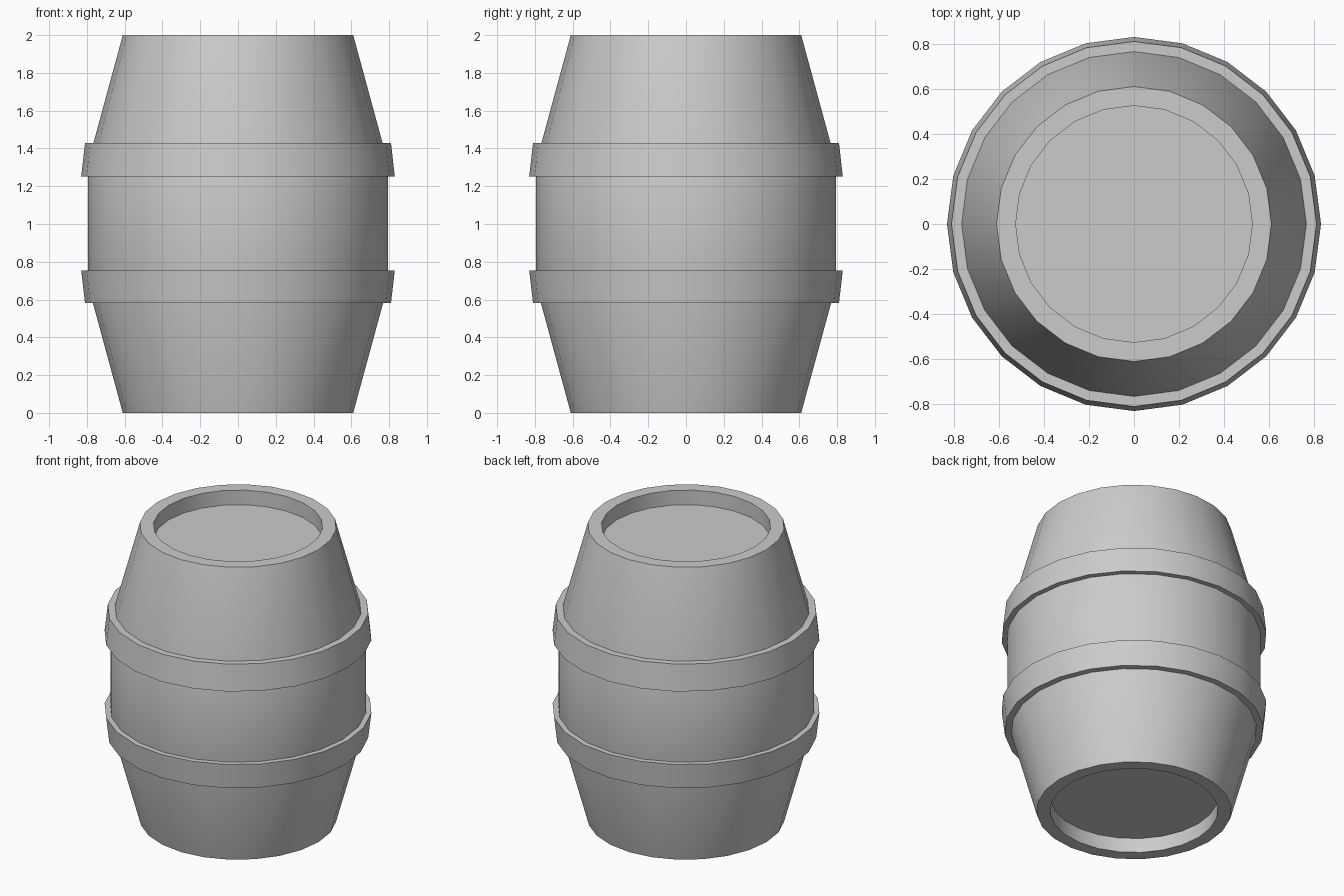
import bpy, bmesh, math

if "Cube" in bpy.data.objects:
    bpy.data.objects.remove(bpy.data.objects["Cube"])

SIDES = 24


def lathe(name, profile, closed=False):
    """Revolve (radius, z) points around z; open profiles get flat end caps."""
    bm = bmesh.new()
    rings = []
    for r, z in profile:
        rings.append([bm.verts.new((r * math.cos(2 * math.pi * i / SIDES),
                                    r * math.sin(2 * math.pi * i / SIDES), z))
                      for i in range(SIDES)])
    pairs = list(zip(rings, rings[1:]))
    if closed:
        pairs.append((rings[-1], rings[0]))
    else:
        bm.faces.new(rings[0])
        bm.faces.new(rings[-1])
    for a, b in pairs:
        for i in range(SIDES):
            j = (i + 1) % SIDES
            bm.faces.new((a[i], a[j], b[j], b[i]))
    bmesh.ops.recalc_face_normals(bm, faces=bm.faces)
    mesh = bpy.data.meshes.new(name)
    bm.to_mesh(mesh)
    bm.free()
    obj = bpy.data.objects.new(name, mesh)
    bpy.context.collection.objects.link(obj)
    bpy.ops.object.select_all(action='DESELECT')
    obj.select_set(True)
    bpy.context.view_layer.objects.active = obj
    bpy.ops.object.shade_smooth_by_angle(angle=math.radians(30))
    return obj


# Staves with recessed lids at both ends
lathe("barrel_body", [(0.525, 0.10), (0.525, 0), (0.61, 0), (0.795, 0.68),
                      (0.795, 1.32), (0.61, 2), (0.525, 2), (0.525, 1.90)])

# Tapered hoops, each widest towards the middle of the barrel
for name, z_wide, z_narrow in (("lower_hoop", 0.753, 0.582),
                               ("upper_hoop", 1.252, 1.43)):
    lathe(name, [(0.78, z_wide), (0.83, z_wide),
                 (0.81, z_narrow), (0.755, z_narrow)], closed=True)
